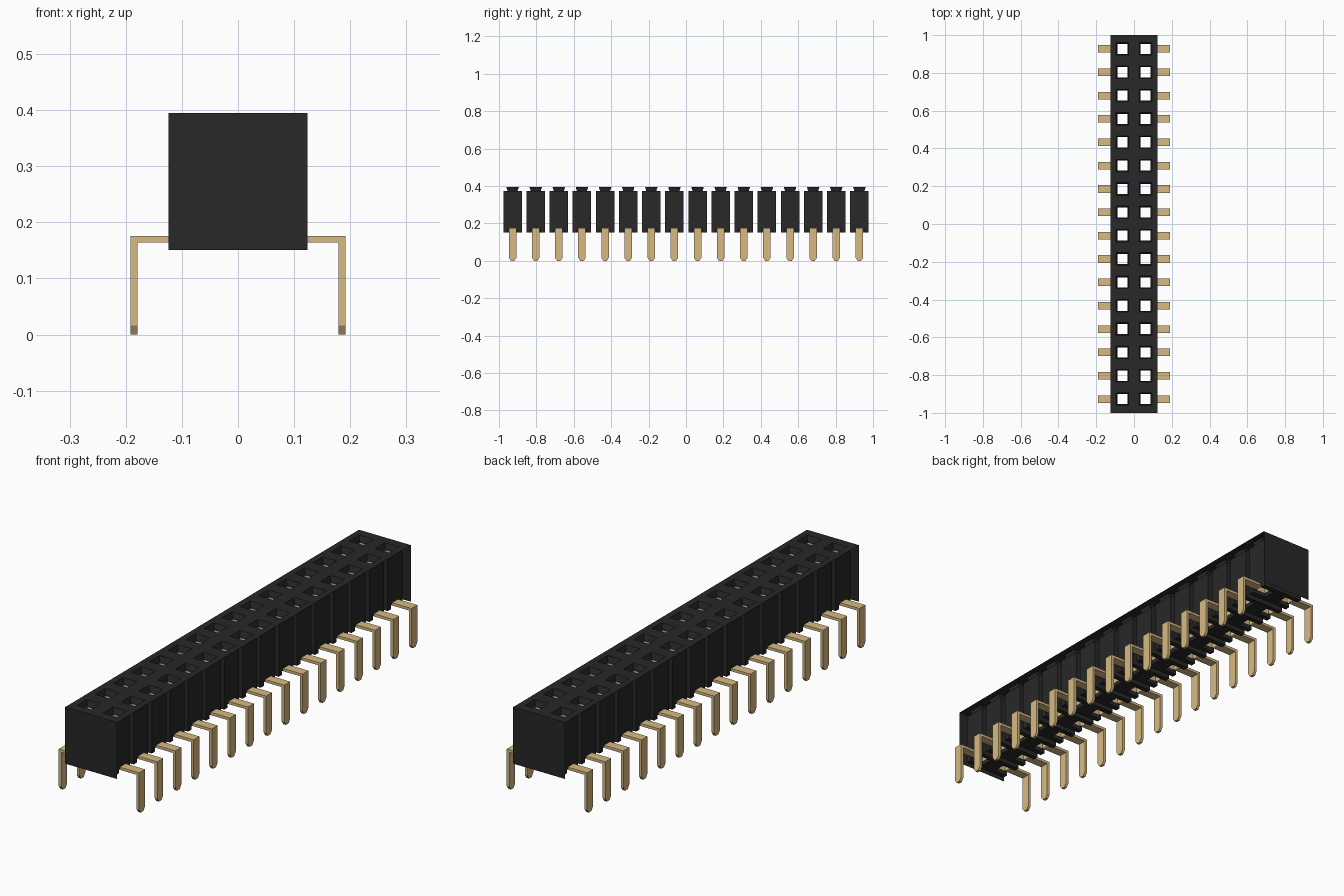
import bpy, bmesh

cube = bpy.data.objects.get("Cube")
if cube:
    bpy.data.objects.remove(cube, do_unlink=True)

# Main dimensions
ROWS, PITCH = 16, 0.1236
HX, HY = 0.1235, 1.0             # half width and half length of top and end sheets
Z_BOT, Z_BLOCK, Z_TOP = 0.151, 0.373, 0.395
CX = 0.0615                      # socket centre from the middle line
HOLE, MOUTH = 0.0268, 0.0335     # half sizes of socket bore and funnel mouth
BLOCK_HX, BLOCK_HY = 0.0995, 0.0495
PIN_HY = 0.02
PIN_OUT, PIN_IN = 0.1918, 0.1793
LEG_TOP, LEG_BOT = 0.1755, 0.1638
row_y = [(i - (ROWS - 1) / 2) * PITCH for i in range(ROWS)]


def material(name, rgb, rough):
    m = bpy.data.materials.new(name)
    m.use_nodes = True
    m.diffuse_color = (*rgb, 1)
    bsdf = m.node_tree.nodes["Principled BSDF"]
    bsdf.inputs["Base Color"].default_value = (*rgb, 1)
    bsdf.inputs["Roughness"].default_value = rough
    return m


black = material("black plastic", (0.021, 0.021, 0.021), 0.6)
gold = material("gold metal", (0.68, 0.49, 0.225), 0.5)


def quad(bm, *pts):
    return bm.faces.new([bm.verts.new(p) for p in pts])


def prism(bm, outline, x0, x1):
    """Extrude a counter-clockwise (y, z) outline from x0 to x1."""
    a = [bm.verts.new((x0, y, z)) for y, z in outline]
    b = [bm.verts.new((x1, y, z)) for y, z in outline]
    bm.faces.new(a[::-1])
    bm.faces.new(b)
    n = len(outline)
    for i in range(n):
        j = (i + 1) % n
        bm.faces.new((a[i], a[j], b[j], b[i]))


def box(bm, x0, x1, y0, y1, z0, z1):
    prism(bm, [(y0, z0), (y1, z0), (y1, z1), (y0, z1)], min(x0, x1), max(x0, x1))


def square_tube(bm, cx, cy, r0, z0, r1, z1):
    """Four inward-facing walls from half size r0 at z0 to r1 at z1."""
    ring = [(-1, -1), (1, -1), (1, 1), (-1, 1)]
    for i in range(4):
        (ax, ay), (bx, by) = ring[i], ring[(i + 1) % 4]
        quad(bm, (cx + bx * r0, cy + by * r0, z0), (cx + ax * r0, cy + ay * r0, z0),
             (cx + ax * r1, cy + ay * r1, z1), (cx + bx * r1, cy + by * r1, z1))


def finish(name, bm, mat):
    mesh = bpy.data.meshes.new(name)
    bm.to_mesh(mesh)
    bm.free()
    mesh.materials.append(mat)
    obj = bpy.data.objects.new(name, mesh)
    bpy.context.collection.objects.link(obj)


# Top sheet, with an open cell for each socket
bm = bmesh.new()
xs = [-HX, -CX - MOUTH, -CX + MOUTH, CX - MOUTH, CX + MOUTH, HX]
ys = [-HY] + [y + s * MOUTH for y in row_y for s in (-1, 1)] + [HY]
grid = [[bm.verts.new((x, y, Z_TOP)) for x in xs] for y in ys]
for j in range(len(ys) - 1):
    for i in range(len(xs) - 1):
        if not (i % 2 and j % 2):
            bm.faces.new((grid[j][i], grid[j][i + 1], grid[j + 1][i + 1], grid[j + 1][i]))
finish("top_sheet", bm, black)

# End sheets
for name, s in (("front_end_sheet", -1), ("back_end_sheet", 1)):
    bm = bmesh.new()
    quad(bm, (s * HX, s * HY, Z_BOT), (-s * HX, s * HY, Z_BOT),
         (-s * HX, s * HY, Z_TOP), (s * HX, s * HY, Z_TOP))
    finish(name, bm, black)

# Tapered lead-ins from the top sheet to the socket bores
bm = bmesh.new()
for y in row_y:
    for s in (-1, 1):
        square_tube(bm, s * CX, y, HOLE, Z_BLOCK, MOUTH, Z_TOP)
finish("socket_funnels", bm, black)

# Socket blocks, set in under the top sheet: walls around two bores
bm = bmesh.new()
for y in row_y:
    for s in (-1, 1):
        a, b = sorted((y + s * HOLE, y + s * BLOCK_HY))
        box(bm, -BLOCK_HX, BLOCK_HX, a, b, Z_BOT, Z_BLOCK)
        box(bm, s * (CX + HOLE), s * BLOCK_HX, y - HOLE, y + HOLE, 0.168, Z_BLOCK)
    box(bm, -CX + HOLE, CX - HOLE, y - HOLE, y + HOLE, Z_BOT, Z_BLOCK)
finish("socket_blocks", bm, black)

# Metal lining inside each bore
bm = bmesh.new()
for y in row_y:
    for s in (-1, 1):
        square_tube(bm, s * CX, y, HOLE - 0.0006, 0.17, HOLE - 0.0006, 0.367)
finish("contact_linings", bm, gold)

# Bent pins: a flat leg out of the block and a downward leg with a tapered tip
for name, s in (("left_pins", 1), ("right_pins", -1)):
    bm = bmesh.new()
    for y in row_y:
        box(bm, s * (CX + HOLE), s * PIN_IN, y - PIN_HY, y + PIN_HY, LEG_BOT, LEG_TOP)
        tip = [(y - 0.009, 0), (y + 0.009, 0), (y + PIN_HY, 0.016), (y + PIN_HY, LEG_TOP),
               (y - PIN_HY, LEG_TOP), (y - PIN_HY, 0.016)]
        prism(bm, tip, *sorted((s * PIN_IN, s * PIN_OUT)))
    finish(name, bm, gold)
